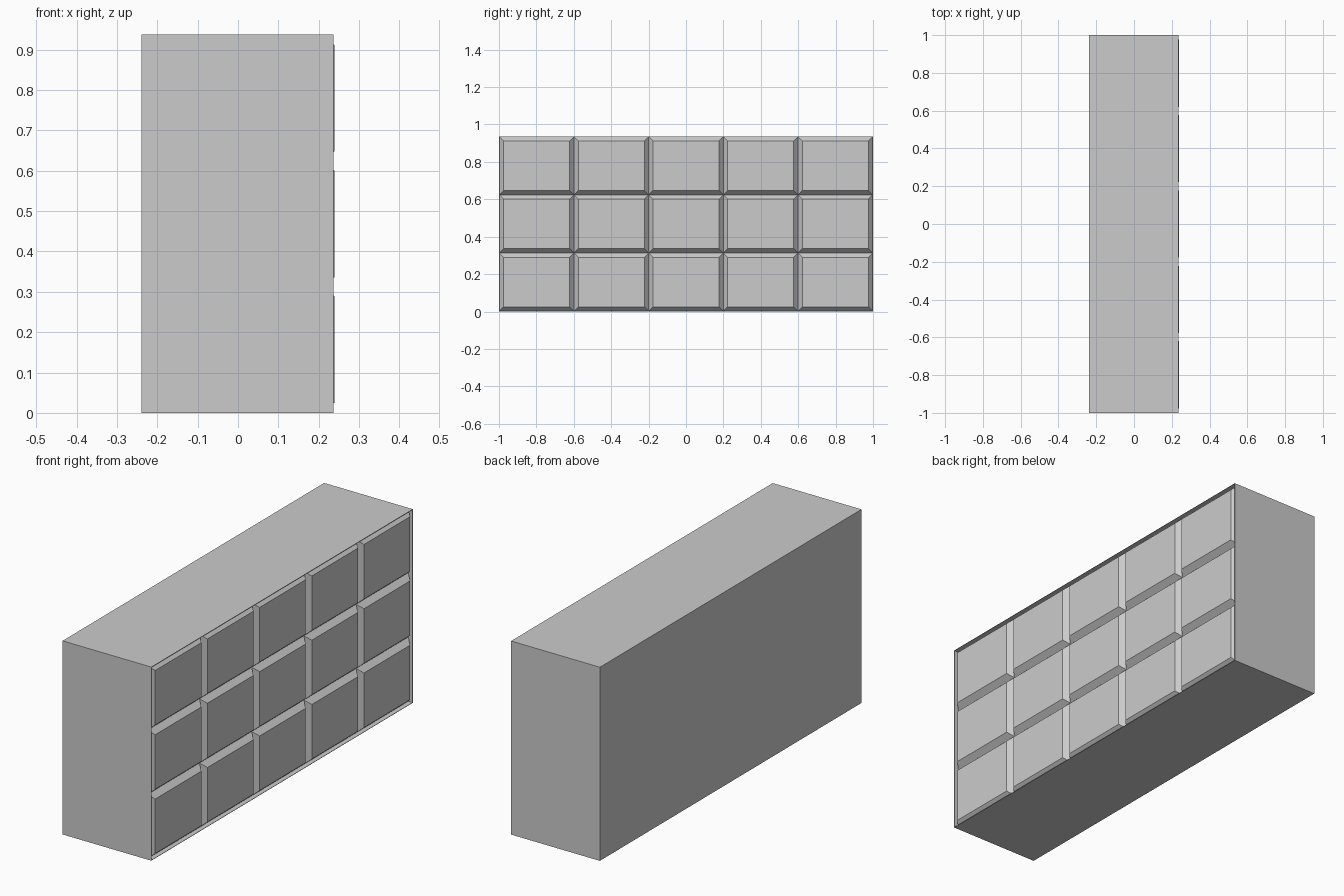
import bpy, bmesh

if "Cube" in bpy.data.objects:
    bpy.data.objects.remove(bpy.data.objects["Cube"])

X0, XF, XP = -0.239, 0.236, 0.239   # back, cabinet rim, drawer front
H, T, B = 0.937, 0.002, 0.0235      # height, rim thickness, bevel width
XB = XP - 0.026                     # bottom of the grooves
COLS, ROWS = 5, 3


def add_object(name, bm):
    bmesh.ops.recalc_face_normals(bm, faces=bm.faces)
    me = bpy.data.meshes.new(name)
    bm.to_mesh(me)
    bm.free()
    ob = bpy.data.objects.new(name, me)
    bpy.context.collection.objects.link(ob)
    return ob


def frustum(name, rings):
    """Stack of yz rectangles (x, y0, y1, z0, z1) joined along x, capped at both ends."""
    bm = bmesh.new()
    loops = [[bm.verts.new(p) for p in ((x, y0, z0), (x, y1, z0), (x, y1, z1), (x, y0, z1))]
             for x, y0, y1, z0, z1 in rings]
    for a, b in zip(loops, loops[1:]):
        for i in range(4):
            j = (i + 1) % 4
            bm.faces.new((a[i], a[j], b[j], b[i]))
    bm.faces.new(loops[0])
    bm.faces.new(loops[-1])
    return add_object(name, bm)


# Cabinet: box with a thin rim around a shallow recess
frustum("cabinet", [
    (X0, -1, 1, 0, H),
    (XF, -1, 1, 0, H),
    (XF, -1 + T, 1 - T, T, H - T),
    (XB, -1 + T, 1 - T, T, H - T),
])

# Drawer fronts: bevelled panels meeting in V grooves
w = (2 - 2 * T) / COLS
h = (H - 2 * T) / ROWS
for r in range(ROWS):
    for c in range(COLS):
        y, z = -1 + T + c * w, T + r * h
        frustum(f"drawer_front_{r + 1}_{c + 1}", [
            (XB, y, y + w, z, z + h),
            (XP, y + B, y + w - B, z + B, z + h - B),
        ])
